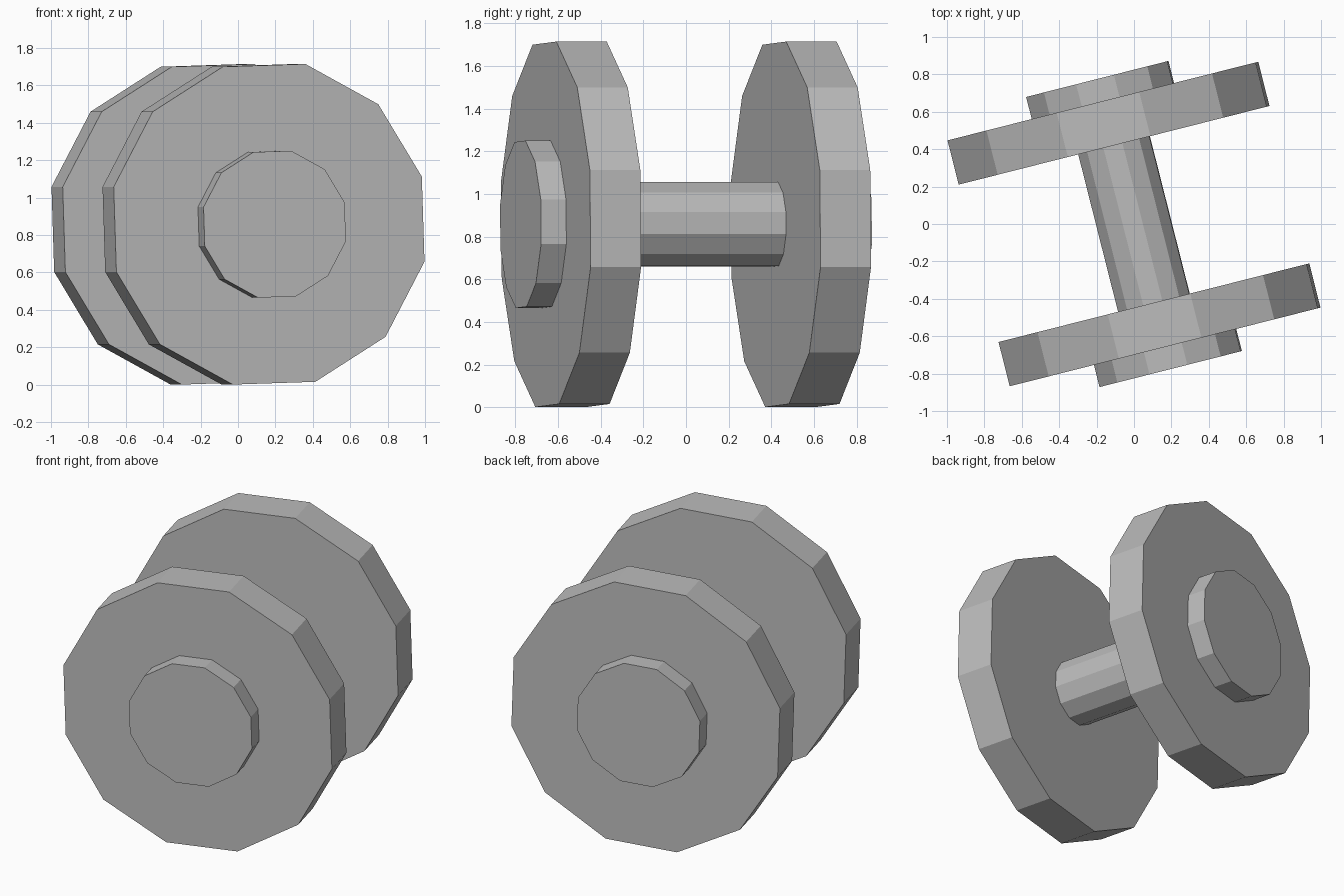
import bpy
import bmesh
from math import radians
from mathutils import Matrix

cube = bpy.data.objects.get("Cube")
if cube:
    bpy.data.objects.remove(cube, do_unlink=True)

grey = bpy.data.materials.new("plain grey")
grey.use_nodes = True
colour = (0.5, 0.5, 0.5, 1)
grey.diffuse_color = colour
grey.node_tree.nodes["Principled BSDF"].inputs["Base Color"].default_value = colour

SIDES = 12
HEIGHT = 0.8575          # height of the bar's axis
# Lay each cylinder along y, turn it about z and lift it to the axis height
PLACE = (Matrix.Translation((0, 0, HEIGHT))
         @ Matrix.Rotation(radians(14.2), 4, "Z")
         @ Matrix.Rotation(radians(90), 4, "X"))
SPIN = Matrix.Rotation(radians(16.85), 4, "Z")


def disc(name, radius, start, end):
    """Flat-sided cylinder between two distances along the axis (front is +)."""
    mesh = bpy.data.meshes.new(name)
    bm = bmesh.new()
    bmesh.ops.create_cone(bm, cap_ends=True, segments=SIDES, radius1=radius,
                          radius2=radius, depth=abs(end - start))
    offset = Matrix.Translation((0, 0, (start + end) / 2))
    bm.transform(PLACE @ offset @ SPIN)
    bm.to_mesh(mesh)
    bm.free()
    mesh.materials.append(grey)
    obj = bpy.data.objects.new(name, mesh)
    bpy.context.collection.objects.link(obj)


# Handle bar
disc("handle_bar", 0.203, -0.434, 0.434)

# Weight plate and end cap on both ends
for side, sign in (("front", 1), ("back", -1)):
    disc(side + "_weight_plate", 0.88, sign * 0.434, sign * 0.678)
    disc(side + "_end_cap", 0.403, sign * 0.678, sign * 0.8)
